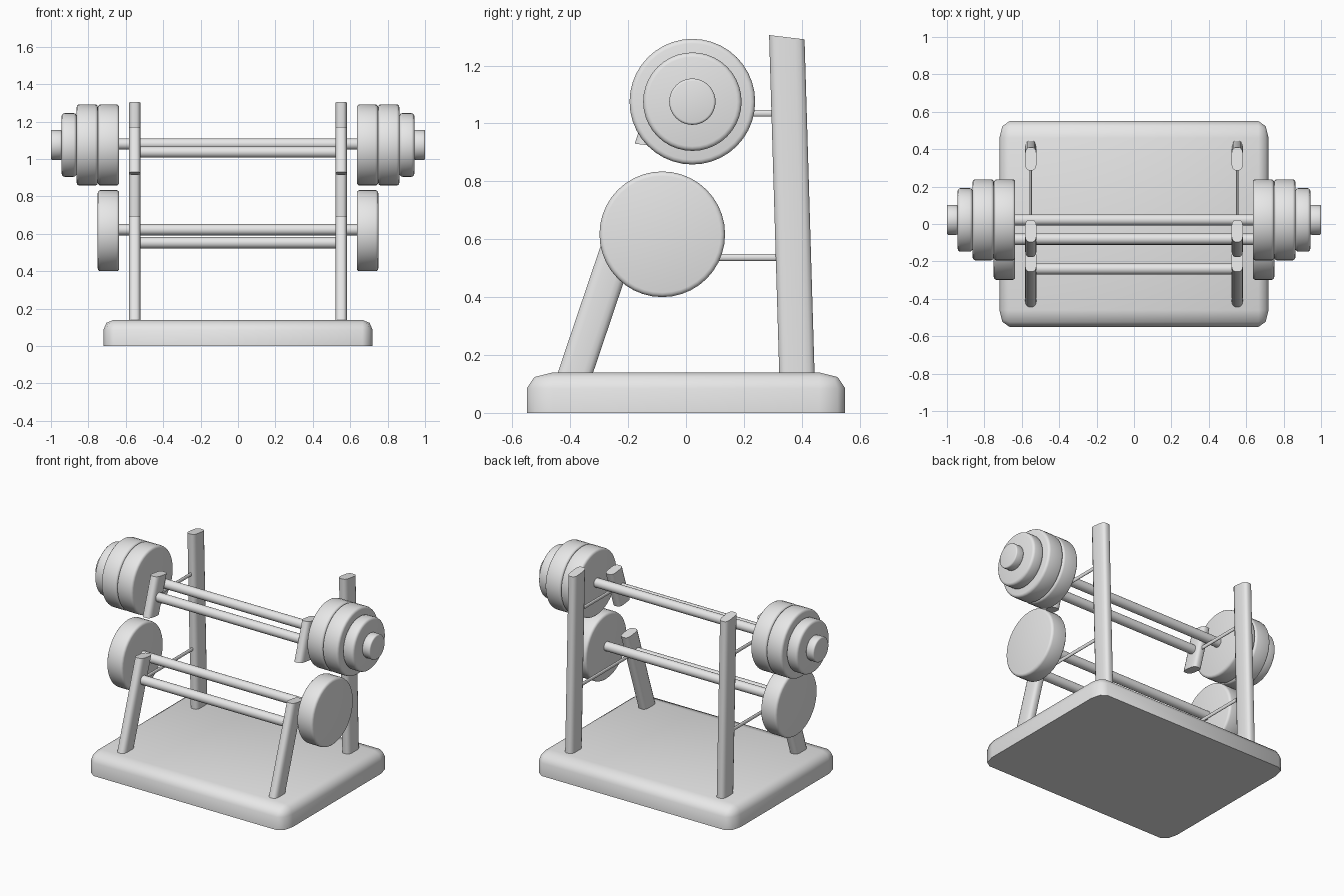
import bpy
import bmesh
from math import radians
from mathutils import Matrix, Vector

if "Cube" in bpy.data.objects:
    bpy.data.objects.remove(bpy.data.objects["Cube"], do_unlink=True)

grey = bpy.data.materials.new("light_grey")
grey.use_nodes = True
grey.diffuse_color = (0.8, 0.8, 0.8, 1)
grey.node_tree.nodes["Principled BSDF"].inputs["Base Color"].default_value = (0.8, 0.8, 0.8, 1)


def finish(name, bm, angle=40):
    mesh = bpy.data.meshes.new(name)
    bmesh.ops.recalc_face_normals(bm, faces=bm.faces)
    bm.to_mesh(mesh)
    bm.free()
    mesh.materials.append(grey)
    obj = bpy.data.objects.new(name, mesh)
    bpy.context.collection.objects.link(obj)
    bpy.ops.object.select_all(action='DESELECT')
    obj.select_set(True)
    bpy.context.view_layer.objects.active = obj
    bpy.ops.object.shade_smooth_by_angle(angle=radians(angle))
    return obj


def rounded_box(size, radius, round_top, segments):
    """Box centred on the origin; radius may differ along each axis."""
    bm = bmesh.new()
    bmesh.ops.create_cube(bm, size=1)
    for v in bm.verts:
        v.co = Vector(c * s / r for c, s, r in zip(v.co, size, radius))
    edges = []
    for e in bm.edges:
        a, b = (v.co for v in e.verts)
        upright = abs(a.z - b.z) > 0.01
        if upright or (round_top and a.z > 0):
            edges.append(e)
    bmesh.ops.bevel(bm, geom=edges, offset=1, segments=segments,
                    profile=0.5, affect='EDGES')
    bmesh.ops.scale(bm, vec=radius, verts=bm.verts)
    return bm


def rod(name, start, end, radius, sides=16, bevel=0, flatten=1):
    """Round bar between two points, with optional soft rims."""
    start, end = Vector(start), Vector(end)
    axis = end - start
    bm = bmesh.new()
    bmesh.ops.create_cone(bm, cap_ends=True, segments=sides, radius1=radius,
                          radius2=radius, depth=axis.length)
    if bevel:
        rims = [e for e in bm.edges if abs(e.verts[0].co.z - e.verts[1].co.z) < 1e-4]
        bmesh.ops.bevel(bm, geom=rims, offset=bevel, segments=3,
                        profile=0.5, affect='EDGES')
    turn = axis.to_track_quat('Z', 'Y').to_matrix().to_4x4()
    bmesh.ops.transform(bm, verts=bm.verts,
                        matrix=Matrix.Translation((start + end) / 2) @ turn)
    for v in bm.verts:
        v.co.x = start.x + (v.co.x - start.x) * flatten
    return finish(name, bm)


def leaning_post(name, x, y_mid, z_mid, lean, bottom, top):
    """Flat post sheared along y, its ends sloping down to the back."""
    bm = rounded_box((0.061, 0.122, top - bottom), (0.02, 0.034, 1), False, 3)
    for v in bm.verts:
        z = v.co.z + (top + bottom) / 2 - 0.12 * (v.co.y + 0.061)
        v.co = (v.co.x + x, v.co.y + y_mid + lean * (z - z_mid), z)
    return finish(name, bm)


# Base slab
base = rounded_box((1.44, 1.1, 0.14), (0.055, 0.09, 0.055), True, 2)
bmesh.ops.translate(base, verts=base.verts, vec=(0, 0, 0.07))
finish("base", base, 50)

POST_X = 0.552
UPPER = (0.022, 1.075)
LOWER = (-0.082, 0.617)

for side, s in (("left", 1), ("right", -1)):
    x = s * POST_X
    # Uprights, front legs and upper brackets
    leaning_post(side + "_upright", x, 0.383, 0.14, -0.03, 0.1, 1.305)
    leaning_post(side + "_front_leg", x, -0.243, 0.55, 0.338, 0.1, 0.695)
    leaning_post(side + "_upper_bracket", x, -0.08, 1.037, 0.338, 0.93, 1.172)
    # Thin struts to the uprights
    rod(side + "_lower_strut", (x, -0.24, 0.537), (x, 0.37, 0.537), 0.012, 12, flatten=0.6)
    rod(side + "_upper_strut", (x, -0.08, 1.035), (x, 0.35, 1.035), 0.012, 12, flatten=0.6)
    # Weight plates
    for part, (y, z), x0, x1, r in (
        ("lower_plate", LOWER, 0.635, 0.75, 0.217),
        ("upper_inner_plate", UPPER, 0.635, 0.749, 0.217),
        ("upper_middle_plate", UPPER, 0.749, 0.863, 0.217),
        ("upper_outer_plate", UPPER, 0.863, 0.943, 0.17),
        ("upper_end_collar", UPPER, 0.943, 1.0, 0.08),
    ):
        rod(side + "_" + part, (s * x0, y, z), (s * x1, y, z), r, 40,
            bevel=0.008 if "collar" in part else 0.016)

# Barbell shafts and rack crossbars
for name, half, y, z in (
    ("upper_shaft", 0.66, UPPER[0], 1.08),
    ("lower_shaft", 0.66, LOWER[0], 0.622),
    ("upper_crossbar", 0.55, -0.08, 1.037),
    ("lower_crossbar", 0.55, -0.24, 0.552),
):
    rod(name, (-half, y, z), (half, y, z), 0.03, 20)
